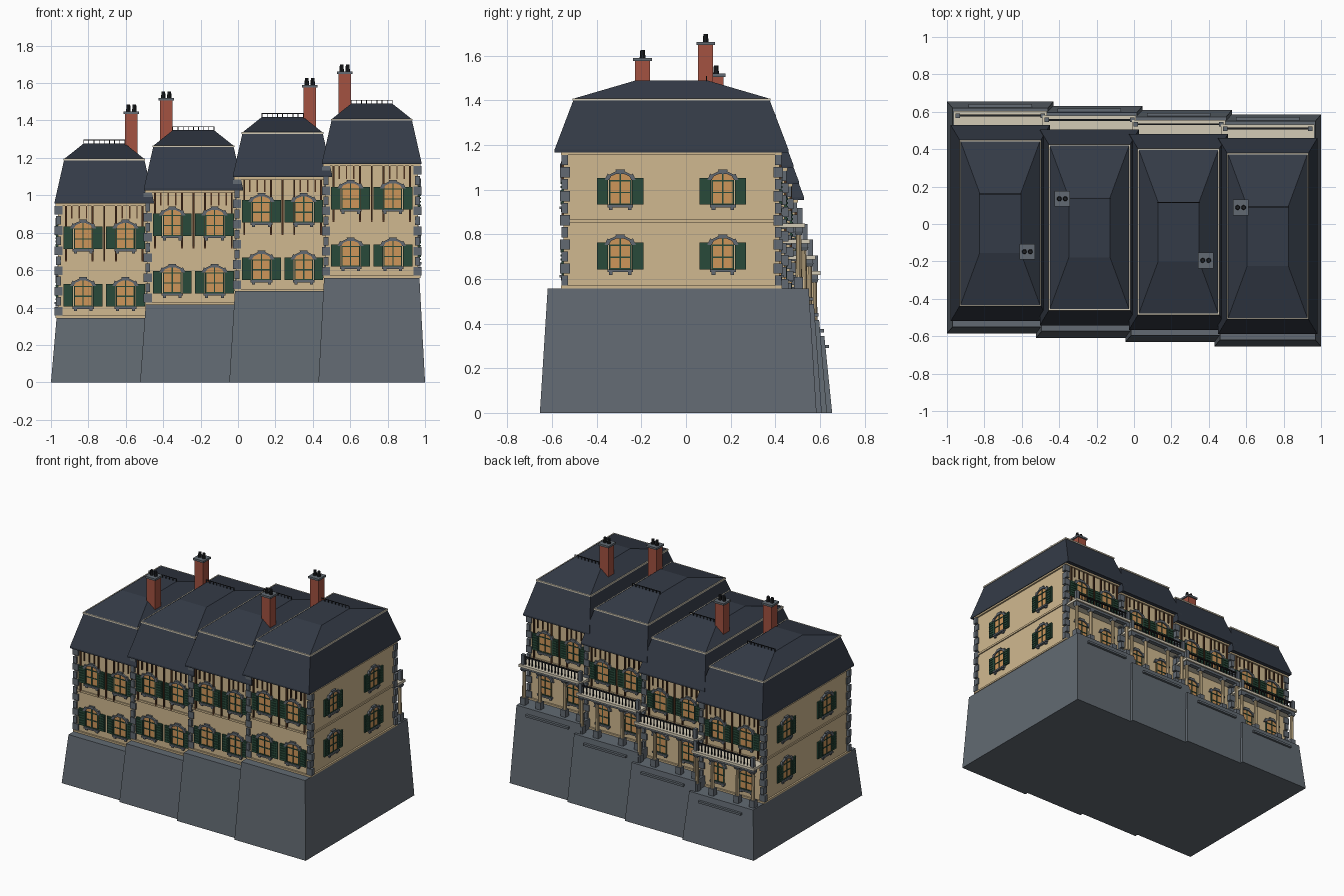
import bpy, bmesh
from math import pi, sin, cos
from mathutils import Matrix, Vector

cube = bpy.data.objects.get("Cube")
if cube:
    bpy.data.objects.remove(cube)


def material(name, *rgb):
    lin = [((c / 255 + 0.055) / 1.055) ** 2.4 for c in rgb] + [1]
    m = bpy.data.materials.new(name)
    m.use_nodes = True
    m.diffuse_color = lin
    m.node_tree.nodes["Principled BSDF"].inputs["Base Color"].default_value = lin
    return m


STONE = material("grey stone", 98, 106, 114)
PLASTER = material("sand plaster", 208, 185, 144)
SLATE = material("dark slate", 52, 59, 71)
BRICK = material("red brick", 163, 82, 65)
GLASS = material("amber glass", 206, 150, 90)
GREEN = material("shutter green", 40, 74, 58)
TIMBER = material("brown timber", 78, 50, 32)
CREAM = material("cream trim", 212, 203, 182)
IRON = material("black iron", 32, 34, 38)

parts = {}


def part(name, mat):
    """Mesh under construction for one named part."""
    return parts.setdefault(name, (bmesh.new(), mat))[0]


def box(bm, M, u, d, v):
    """Box from ranges: u along the wall, d outward, v up."""
    prism(bm, M, [(u[0], v[0]), (u[1], v[0]), (u[1], v[1]), (u[0], v[1])], d)


def prism(bm, M, outline, d):
    """Wall outline of (u, v) points extruded outward over the range d."""
    rings = [[bm.verts.new(M @ Vector((u, -k, v))) for u, v in outline] for k in d]
    skin(bm, rings)


def loft(bm, M, levels):
    """Stacked rectangles (half x, half y, z)."""
    skin(bm, [[bm.verts.new(M @ Vector((sx * x, sy * y, z)))
               for sx, sy in ((-1, -1), (1, -1), (1, 1), (-1, 1))] for x, y, z in levels])


def skin(bm, rings):
    n = len(rings[0])
    for a, b in zip(rings, rings[1:]):
        for i in range(n):
            j = (i + 1) % n
            bm.faces.new((a[i], a[j], b[j], b[i]))
    bm.faces.new(rings[0][::-1])
    bm.faces.new(rings[-1])


def tube(bm, M, x, y, z0, z1, r0, r1):
    bmesh.ops.create_cone(bm, cap_ends=True, segments=10, radius1=r0, radius2=r1, depth=z1 - z0,
                          matrix=M @ Matrix.Translation((x, y, (z0 + z1) / 2)))


def window(tag, M, u, v, shutters=True):
    """Arched window with voussoirs, sill, glazing bars and shutters."""
    w, rise, spring = 0.05, 0.03, v + 0.11

    def arc(t, s=0):
        return u + (w + s) * cos(t), spring + (rise + s) * sin(t)

    steps = 8
    outline = [(u - w, v), (u + w, v)] + [arc(pi * k / steps) for k in range(steps + 1)]
    prism(part("window_glass" + tag, GLASS), M, outline, (0, 0.006))
    bars = part("window_bars" + tag, GREEN)
    for k in (-1, 0, 1):
        c = u + k * 0.047
        top = spring + (rise if k == 0 else 0)
        box(bars, M, (c - 0.003, c + 0.003), (0, 0.01), (v, top))
    for h in (0.003, 0.055, 0.108):
        box(bars, M, (u - w, u + w), (0, 0.01), (v + h - 0.003, v + h + 0.003))
    stone = part("window_stone" + tag, STONE)
    for k in range(5):
        a, b = pi * k / 5, pi * (k + 1) / 5
        s = 0.012 if k % 2 else 0.02
        prism(stone, M, [arc(a), arc(a, s), arc(b, s), arc(b)], (0, 0.014))
    box(stone, M, (u - 0.058, u + 0.058), (0, 0.018), (v - 0.012, v))
    for s in (-1, 1):
        c = u + s * 0.042
        box(stone, M, (c - 0.008, c + 0.008), (0, 0.012), (v - 0.024, v - 0.012))
        if shutters:
            c = u + s * 0.079
            leaf = part("shutters" + tag, GREEN)
            box(leaf, M, (c - 0.025, c + 0.025), (0, 0.01), (v, v + 0.12))
            for k in range(6):
                z = v + 0.01 + k * 0.018
                box(leaf, M, (c - 0.019, c + 0.019), (0.01, 0.014), (z, z + 0.009))


HX, HY = 0.248, 0.484


def house(i):
    tag = "_" + str(i + 1)
    yc = 0.035 - 0.0233 * i
    z0 = 0.345 + 0.071 * i
    xc = -0.715 + 0.4767 * i
    H = Matrix.Translation((xc, yc - 0.03, z0))
    G = Matrix.Translation((xc, yc, 0))

    # Tapered stone base and ledge on its rear slope
    loft(part("base" + tag, STONE), G, [(0.285, 0.62, 0), (0.255, 0.585, z0)])
    # Plaster walls
    loft(part("walls" + tag, PLASTER), H, [(HX, HY, 0), (HX, HY, 0.62)])
    # Trim bands
    trim = part("trim" + tag, CREAM)
    for z, t, out in ((0, 0.012, 0.012), (0.295, 0.014, 0.008), (0.598, 0.014, 0.012)):
        loft(part("wall_bands" + tag, PLASTER), H,
             [(HX + out, HY + out, z), (HX + out, HY + out, z + t)])
    # Mansard roof with upper hip
    roof = part("roof" + tag, SLATE)
    loft(roof, H, [(0.265, 0.524, 0.61), (0.265, 0.524, 0.622), (0.215, 0.44, 0.843)])
    loft(trim, H, [(0.219, 0.444, 0.841), (0.219, 0.444, 0.851)])
    loft(roof, H, [(0.212, 0.437, 0.851), (0.11, 0.16, 0.932)])
    # Ridge cresting
    crest = part("roof_cresting" + tag, IRON)
    back = H @ Matrix.Rotation(pi, 4, "Z")
    for k in range(9):
        u = -0.11 + k * 0.0275
        box(crest, back, (u - 0.002, u + 0.002), (0.154, 0.158), (0.93, 0.952))
    box(crest, back, (-0.112, 0.112), (0.154, 0.158), (0.948, 0.952))

    # Corner quoins
    quoins = part("quoins" + tag, STONE)
    for sx in (-1, 1):
        for sy in (-1, 1):
            for k in range(11):
                long = k % 2 == 0
                a, b = (0.022, 0.014) if long else (0.013, 0.022)
                C = H @ Matrix.Translation((sx * (HX - 0.004), sy * (HY - 0.006), 0))
                loft(quoins, C, [(a, b, 0.012 + k * 0.054), (a, b, 0.058 + k * 0.054)])

    # Front and rear windows and half-timbering
    for ang in (0, pi):
        W = H @ Matrix.Rotation(ang, 4, "Z") @ Matrix.Translation((0, -HY, 0))
        for u in (-0.113, 0.113):
            window(tag, W, u, 0.06, ang == 0)
            window(tag, W, u, 0.367)
        beams = part("timber_beams" + tag, TIMBER)
        for u in (0, 0.062, 0.205):
            for s in (-1, 1) if u else (1,):
                box(beams, W, (s * u - 0.005, s * u + 0.005), (0, 0.009), (0.3, 0.6))
        for u in (0.095, 0.135, 0.175):
            for s in (-1, 1):
                box(beams, W, (s * u - 0.004, s * u + 0.004), (0, 0.008), (0.53, 0.6))

    # End wall windows
    if i in (0, 3):
        ang = pi / 2 if i == 3 else -pi / 2
        S = H @ Matrix.Rotation(ang, 4, "Z") @ Matrix.Translation((0, -HX, 0))
        for u in (-0.23, 0.23):
            window(tag, S, u, 0.085)
            window(tag, S, u, 0.375)

    # Rear balcony, columns and railing
    box(trim, back, (-0.25, 0.25), (HY, 0.598), (0.272, 0.29))
    box(part("balcony_beam" + tag, STONE), back, (-0.243, 0.243), (0.555, 0.587), (0.255, 0.272))
    for u in (-0.225, -0.1, 0.1, 0.225):
        tube(part("columns" + tag, PLASTER), H, u, 0.57, 0.05, 0.245, 0.014, 0.012)
        C = H @ Matrix.Translation((u, 0.57, 0))
        blocks = part("column_blocks" + tag, STONE)
        loft(blocks, C, [(0.02, 0.02, 0), (0.02, 0.02, 0.05)])
        loft(blocks, C, [(0.014, 0.014, 0.24), (0.02, 0.02, 0.256)])
    rail = part("balcony_railing" + tag, IRON)
    for k in range(17):
        u = -0.208 + k * 0.026
        box(rail, back, (u - 0.003, u + 0.003), (0.572, 0.578), (0.29, 0.345))
    box(rail, back, (-0.225, 0.225), (0.57, 0.58), (0.341, 0.349))
    for s in (-1, 1):
        C = H @ Matrix.Translation((s * 0.228, 0.575, 0))
        loft(part("railing_posts" + tag, STONE), C, [(0.012, 0.012, 0.29), (0.012, 0.012, 0.36)])
    box(part("rear_ledge" + tag, STONE), back, (-0.17, 0.17), (0.6, 0.636), (-0.055, -0.04))

    # Chimney with cap and two pots
    s = 1 if i % 2 == 0 else -1
    C = H @ Matrix.Translation((s * 0.145, -s * 0.153, 0))
    loft(part("chimney" + tag, BRICK), C, [(0.034, 0.034, 0.78), (0.034, 0.034, 1.09)])
    cap = part("chimney_cap" + tag, STONE)
    loft(cap, C, [(0.042, 0.042, 1.09), (0.042, 0.042, 1.104)])
    for x in (-0.016, 0.016):
        tube(part("chimney_pots" + tag, IRON), C, x, 0, 1.104, 1.14, 0.013, 0.01)


for i in range(4):
    house(i)

for name, (bm, mat) in parts.items():
    bmesh.ops.recalc_face_normals(bm, faces=bm.faces)
    mesh = bpy.data.meshes.new(name)
    bm.to_mesh(mesh)
    bm.free()
    mesh.materials.append(mat)
    bpy.context.collection.objects.link(bpy.data.objects.new(name, mesh))
